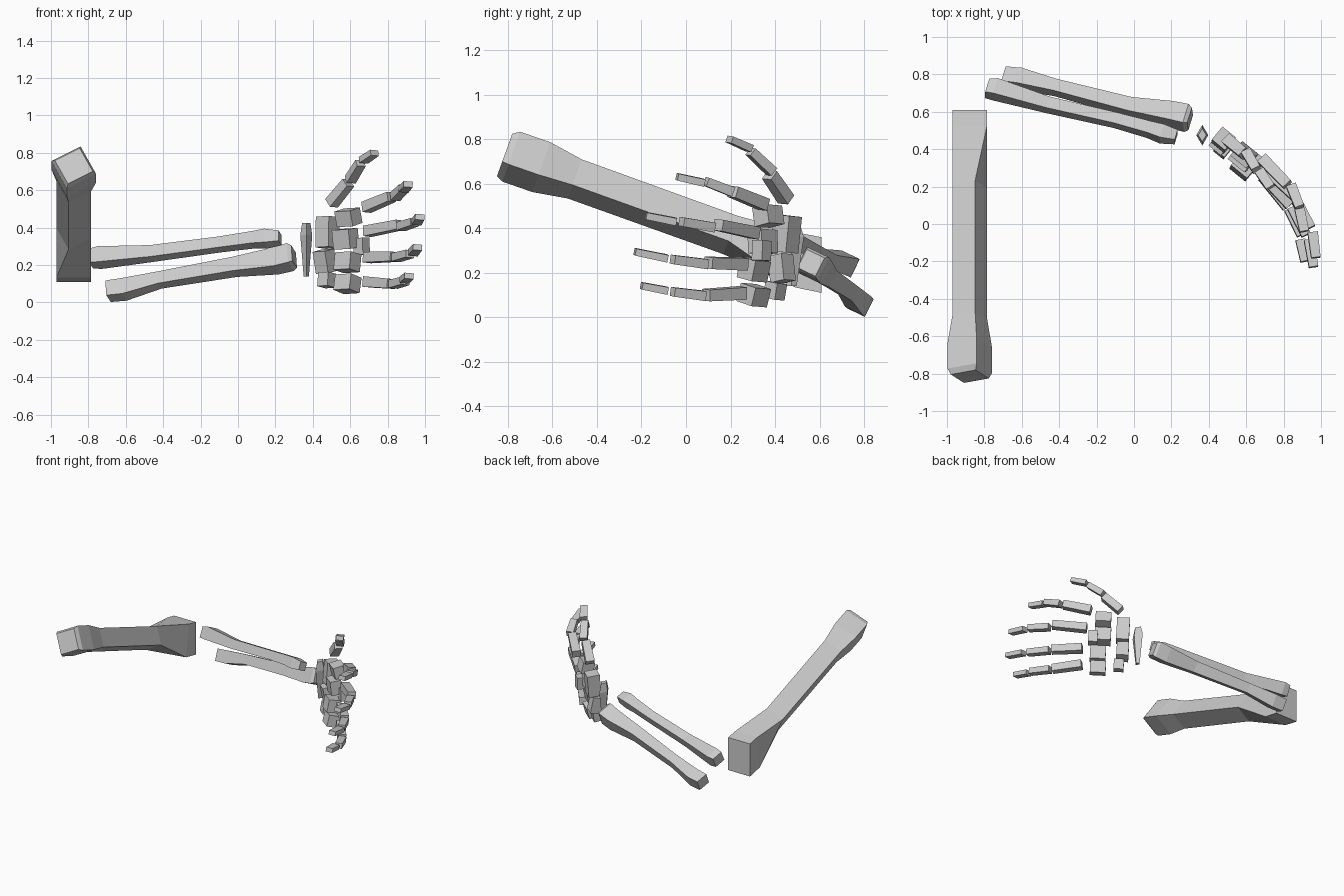
import bpy, bmesh
from math import cos, sin, radians
from mathutils import Vector


def make(name, rings):
    """Skin a list of four-cornered rings and cap both ends."""
    bm = bmesh.new()
    vs = [[bm.verts.new(p) for p in r] for r in rings]
    for a, b in zip(vs, vs[1:]):
        for i in range(4):
            j = (i + 1) % 4
            bm.faces.new((a[i], a[j], b[j], b[i]))
    bm.faces.new(vs[0])
    bm.faces.new(vs[-1])
    bmesh.ops.recalc_face_normals(bm, faces=bm.faces)
    me = bpy.data.meshes.new(name)
    bm.to_mesh(me)
    bm.free()
    ob = bpy.data.objects.new(name, me)
    bpy.context.collection.objects.link(ob)
    return ob


def ring(c, n, hw, hh, roll=0):
    """Rectangle centred on c, facing along n, kept level before the roll."""
    n = Vector(n).normalized()
    u = n.cross(Vector((0, 0, 1))).normalized()
    v = u.cross(n)
    cr, sr = cos(radians(roll)), sin(radians(roll))
    out = []
    for a, b in ((1, 1), (-1, 1), (-1, -1), (1, -1)):
        x, y = a * hw, b * hh
        out.append(Vector(c) + u * (x * cr - y * sr) + v * (x * sr + y * cr))
    return out


def block(name, a, b, thick, height, roll=0, taper=1.0):
    a, b = Vector(a), Vector(b)
    t, h = thick / 2, height / 2
    make(name, [ring(a, b - a, t, h, roll), ring(b, b - a, t * taper, h * taper, roll)])


# Upper arm bone: rolled shaft with a square, flared elbow end
ax = (0, .94, -.34)
spec = [(-.815, .73, ax, .075, .075, 28), (-.785, .722, ax, .088, .088, 28),
        (-.65, .675, ax, .088, .088, 28), (-.50, .622, ax, .069, .069, 28),
        (.20, .37, ax, .068, .068, 28), (.51, .255, (0, 1, -.15), .0925, .122, 0),
        (.61, .235, (0, 1, 0), .0925, .125, 0)]
make("upper_arm_bone", [ring((-.878, y, z), n, w, h, r) for y, z, n, w, h, r in spec])

# Two forearm bones
forearm = {
    "upper_forearm_bone": [
        (-.785, .725, .235, .040), (-.74, .72, .24, .046), (-.46, .637, .262, .034),
        (-.10, .555, .31, .032), (.08, .505, .335, .035), (.15, .482, .342, .040),
        (.225, .465, .345, .030)],
    "lower_forearm_bone": [
        (-.695, .785, .06, .044), (-.61, .775, .07, .046), (-.42, .73, .12, .035),
        (-.02, .625, .19, .041), (.20, .585, .222, .055), (.28, .567, .243, .057),
        (.30, .562, .245, .046)]}
for name, pts in forearm.items():
    axis = Vector(pts[-1][:3]) - Vector(pts[0][:3])
    make(name, [ring(p[:3], axis, p[3], p[3], 25) for p in pts])

# Tapered wrist plate
diamond = ((0, 1), (1, 0), (0, -1), (-1, 0))
make("wrist_plate", [[(.365 + dx * w, .475 + dy * d, z) for dx, dy in diamond]
                     for z, w, d in ((.14, .014, .022), (.36, .032, .055), (.425, .022, .035))])

# Palm blocks: centre, length, thickness, height, roll
palm = [((.478, .45, .375), .09, .09, .165, 5), ((.59, .37, .455), .11, .085, .085, -12),
        ((.575, .345, .34), .115, .08, .105, -5), ((.66, .34, .30), .065, .06, .09, 0),
        ((.465, .43, .22), .085, .08, .12, -10), ((.585, .305, .215), .11, .09, .095, 12),
        ((.585, .305, .10), .11, .09, .085, 15), ((.475, .40, .12), .07, .07, .075, 10)]
for i, (c, ln, t, h, r) in enumerate(palm):
    c, d = Vector(c), Vector((.76, -.62, .05)).normalized() * ln / 2
    block(f"palm_block_{i + 1}", c - d, c + d, t, h, r)

# Finger segments: start and end of each of the three joints
fingers = {
    "thumb": [((.50, .45, .53), (.59, .375, .64)), ((.60, .385, .655), (.655, .29, .745)),
              ((.67, .285, .76), (.73, .195, .80))],
    "index_finger": [((.685, .35, .508), (.82, .21, .565)), ((.84, .205, .565), (.885, .09, .61)),
                     ((.885, .08, .605), (.91, -.04, .632))],
    "middle_finger": [((.69, .31, .38), (.865, .145, .415)), ((.87, .12, .405), (.945, -.02, .43)),
                      ((.955, -.045, .43), (.972, -.18, .457))],
    "ring_finger": [((.69, .26, .24), (.835, .10, .245)), ((.845, .09, .24), (.92, -.06, .26)),
                    ((.935, -.085, .265), (.96, -.23, .295))],
    "little_finger": [((.69, .255, .11), (.82, .09, .10)), ((.83, .08, .097), (.895, -.06, .115)),
                      ((.89, -.085, .12), (.915, -.20, .142))]}
sizes = [(.062, .056), (.055, .044), (.054, .034)]
for name, joints in fingers.items():
    for i, ((a, b), (t, h)) in enumerate(zip(joints, sizes)):
        block(f"{name}_joint_{i + 1}", a, b, t, h, 5, .92)
